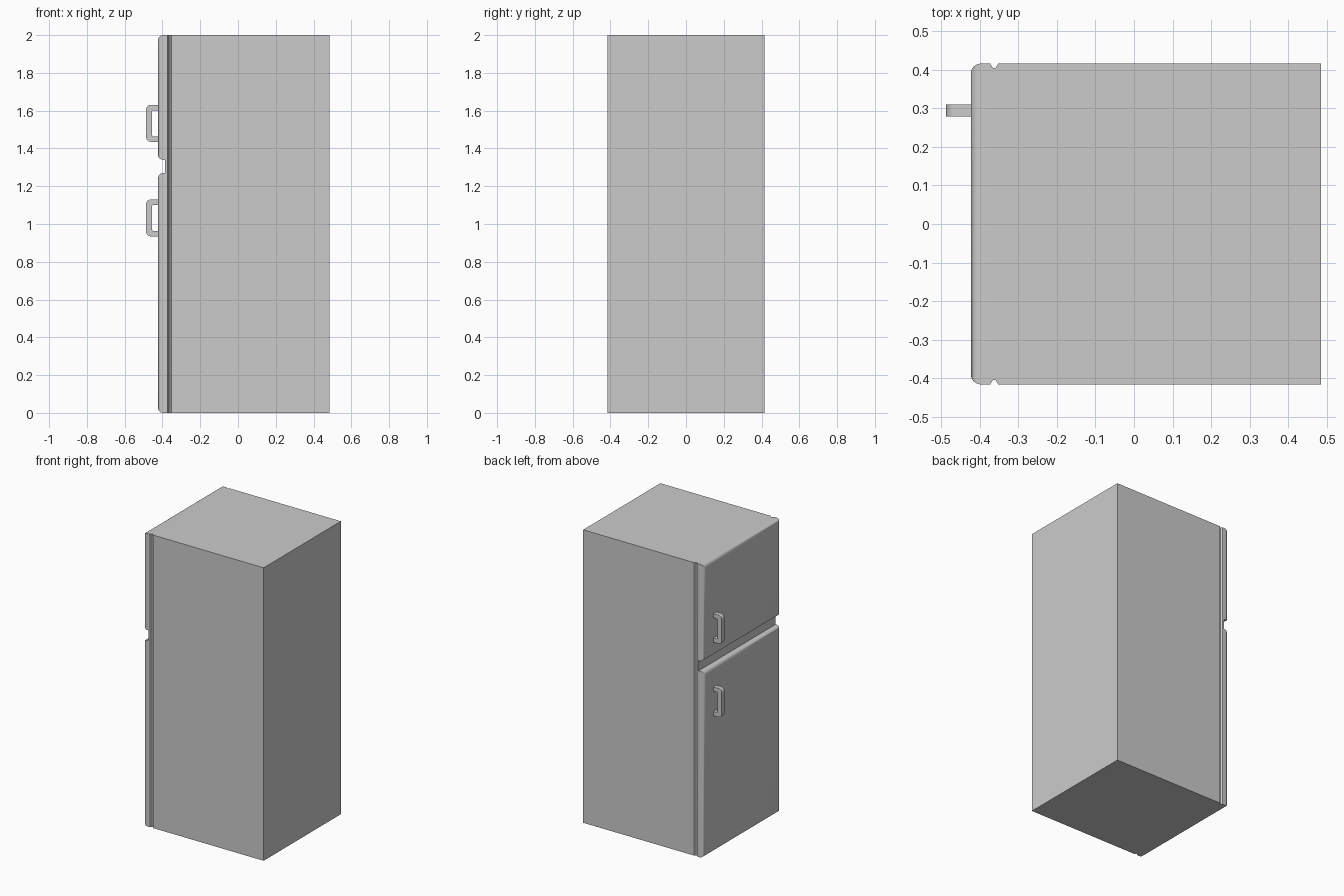
import bpy, bmesh, math
from mathutils import Vector

if "Cube" in bpy.data.objects:
    bpy.data.objects.remove(bpy.data.objects["Cube"])


def finish(bm, name, smooth=True):
    bmesh.ops.recalc_face_normals(bm, faces=bm.faces)
    mesh = bpy.data.meshes.new(name)
    bm.to_mesh(mesh)
    bm.free()
    obj = bpy.data.objects.new(name, mesh)
    bpy.context.collection.objects.link(obj)
    if smooth:
        bpy.ops.object.select_all(action='DESELECT')
        obj.select_set(True)
        bpy.context.view_layer.objects.active = obj
        bpy.ops.object.shade_smooth_by_angle(angle=math.radians(35))
    return obj


def extrude_profile(bm, points, offset):
    face = bm.faces.new([bm.verts.new(p) for p in points])
    out = bmesh.ops.extrude_face_region(bm, geom=[face], use_keep_orig=True)
    moved = [v for v in out["geom"] if isinstance(v, bmesh.types.BMVert)]
    bmesh.ops.translate(bm, verts=moved, vec=Vector(offset))


W = 0.416              # half width
BACK, SEAM, FRONT = 0.485, -0.386, -0.423

# Cabinet: plan profile with a seal groove down each side
side = [(BACK, W), (-0.352, W), (-0.359, W - 0.011),
        (-0.366, W - 0.011), (-0.373, W), (SEAM, W)]
plan = side + [(x, -y) for x, y in reversed(side)]
bm = bmesh.new()
extrude_profile(bm, [(x, y, 0) for x, y in plan], (0, 0, 2))
finish(bm, "cabinet", smooth=False)


# Doors: slabs with a rounded front rim
def door(name, z0, z1):
    bm = bmesh.new()
    rect = [(SEAM, -W, z0), (SEAM, W, z0), (SEAM, W, z1), (SEAM, -W, z1)]
    extrude_profile(bm, rect, (FRONT - SEAM, 0, 0))
    rim = [e for e in bm.edges if all(v.co.x < FRONT + 0.001 for v in e.verts)]
    bmesh.ops.bevel(bm, geom=rim, offset=0.026, segments=6, profile=0.5,
                    affect='EDGES')
    finish(bm, name)


# Handles: C-shaped bracket with rounded outer corners
def handle(name, zc):
    h, t, r = 0.098, 0.029, 0.026
    outer, inner, root = -0.487, -0.456, FRONT + 0.003
    arc = [(outer + r - r * math.sin(a), h - r + r * math.cos(a))
           for a in (math.radians(22.5 * i) for i in range(5))]
    half = [(inner + 0.006, h - t), (root, h - t), (root, h)] + arc
    half.insert(0, (inner, h - t - 0.006))
    loop = half + [(x, -z) for x, z in reversed(half)]
    bm = bmesh.new()
    extrude_profile(bm, [(x, 0.279, zc + z) for x, z in loop], (0, 0.031, 0))
    finish(bm, name)


for part, z0, z1, zc in (("fridge", 0.0, 1.27, 1.032),
                         ("freezer", 1.34, 2.0, 1.533)):
    door(part + "_door", z0, z1)
    handle(part + "_handle", zc)
